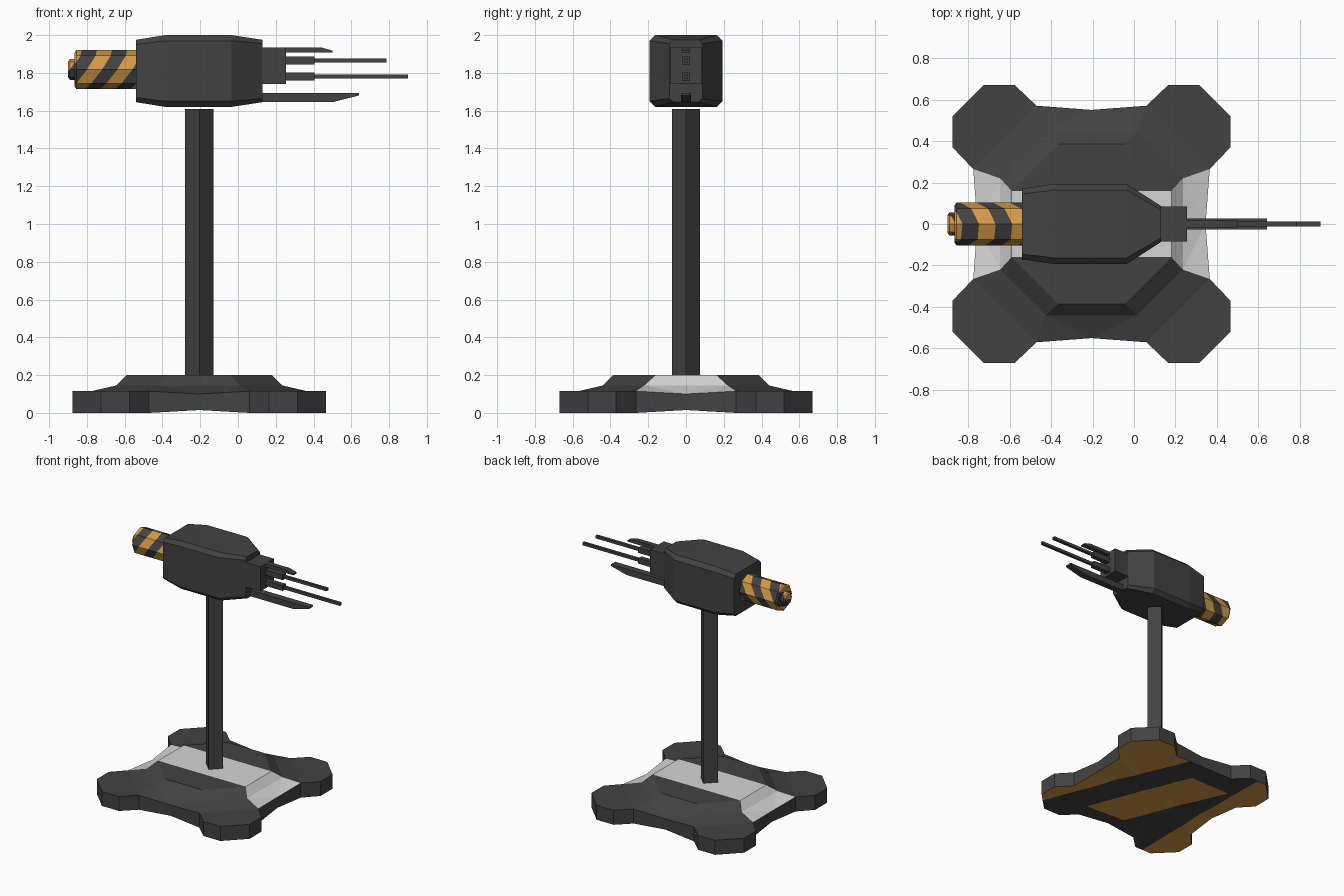
import bpy, bmesh, math
from mathutils import Vector

if "Cube" in bpy.data.objects:
    bpy.data.objects.remove(bpy.data.objects["Cube"])


def material(name, rgb):
    m = bpy.data.materials.new(name)
    m.diffuse_color = (*rgb, 1)
    m.use_nodes = True
    m.node_tree.nodes["Principled BSDF"].inputs["Base Color"].default_value = m.diffuse_color
    return m


DARK = material("dark_grey", (0.055, 0.055, 0.055))
ORANGE = material("warning_orange", (0.66, 0.32, 0.06))
LIGHT = material("light_grey", (0.66, 0.66, 0.66))


def finish(name, bm, mats=(DARK,)):
    bmesh.ops.remove_doubles(bm, verts=bm.verts, dist=1e-4)
    bmesh.ops.recalc_face_normals(bm, faces=bm.faces)
    me = bpy.data.meshes.new(name)
    bm.to_mesh(me)
    bm.free()
    for m in mats:
        me.materials.append(m)
    ob = bpy.data.objects.new(name, me)
    bpy.context.collection.objects.link(ob)
    return ob


def add_face(bm, pts, mat=0):
    f = bm.faces.new([bm.verts.new(p) for p in pts])
    f.material_index = mat


def loft(bm, rings):
    """Skin a list of equal-length rings and cap both ends."""
    for a, b in zip(rings, rings[1:]):
        for i in range(len(a)):
            j = (i + 1) % len(a)
            add_face(bm, [a[i], a[j], b[j], b[i]])
    add_face(bm, rings[0])
    add_face(bm, rings[-1])


def slice_faces(bm, faces, co, no):
    geom = set(faces)
    for f in faces:
        geom.update(f.edges)
        geom.update(f.verts)
    bmesh.ops.bisect_plane(bm, geom=list(geom), dist=1e-5, plane_co=co, plane_no=no)


def box(name, x0, x1, w, z0, z1):
    bm = bmesh.new()
    loft(bm, [[(x, -w, z0), (x, w, z0), (x, w, z1), (x, -w, z1)] for x in (x0, x1)])
    return finish(name, bm)


def fin(name, profile, w):
    bm = bmesh.new()
    loft(bm, [[(x, y, z) for x, z in profile] for y in (-w, w)])
    return finish(name, bm)


CX = -0.205

# Four-footed base: one quarter turned four times
bm = bmesh.new()
r1, r2, r3 = (0.385, 0.16, 0.20), (0.44, 0.22, 0.145), (0.57, 0.265, 0.115)
foot = [(0.67, 0.37), (0.67, 0.52), (0.52, 0.67), (0.37, 0.67)]


def turn(p, k):
    x, y, z = p
    for _ in range(k % 4):
        x, y = -y, x
    return (x + CX, y, z)


def flip(p):
    return (p[0], -p[1], p[2])


for k in range(4):
    c = 1 if k % 2 == 0 else 0
    a1, a2, a3, b1, b2, b3 = [turn(p, k) for p in (flip(r1), flip(r2), flip(r3), r1, r2, r3)]
    n1, n2, n3 = [turn(flip(p), k + 1) for p in (r1, r2, r3)]
    mid = turn((0.55, 0, 0.10), k)
    # side slopes
    add_face(bm, [a1, a2, b2, b1], c)
    for tri in ([a2, a3, mid], [a2, mid, b2], [b2, mid, b3]):
        add_face(bm, tri, c)
    # diagonal slopes and foot top
    add_face(bm, [b1, b2, n2, n1])
    add_face(bm, [b2, b3, n3, n2])
    add_face(bm, [b3] + [turn((x, y, 0.115), k) for x, y in foot] + [n3])
    # walls and underside
    rim = [a3, mid, b3] + [turn((x, y, 0.115), k) for x, y in foot] + [n3]
    low = [(p[0], p[1], 0.015 if p == mid else 0.0) for p in rim]
    for i in range(len(rim) - 1):
        if i == len(rim) - 1:
            break
        add_face(bm, [rim[i], rim[i + 1], low[i + 1], low[i]])
        add_face(bm, [low[i], low[i + 1], (CX, 0, 0.015)])
# plateau: light centre strip and two dark sides
add_face(bm, [turn(p, 0) for p in ((0.385, -0.16, 0.2), (0.385, 0.16, 0.2),
                                   (-0.385, 0.16, 0.2), (-0.385, -0.16, 0.2))], 1)
for s in (1, -1):
    add_face(bm, [turn(p, 0) for p in ((0.385, s * 0.16, 0.2), (0.16, s * 0.385, 0.2),
                                       (-0.16, s * 0.385, 0.2), (-0.385, s * 0.16, 0.2))])
bmesh.ops.remove_doubles(bm, verts=bm.verts, dist=1e-4)

# Painted stripes on the underside
def underside():
    return [f for f in bm.faces if all(v.co.z < 0.03 for v in f.verts)]


tilt = Vector((0.92, 0.38, 0))
for d in (-0.22, 0.10, 0.34):
    slice_faces(bm, underside(), Vector((CX, 0, 0)) + tilt * d, tilt)
slice_faces(bm, underside(), (CX - 0.44, 0, 0), (1, 0, 0))
for y in (-0.44, 0.38):
    slice_faces(bm, underside(), (0, y, 0), (0, 1, 0))
for f in underside():
    p = f.calc_center_median() - Vector((CX, 0, 0))
    t = p.dot(tilt)
    if t > 0.34 or p.x < -0.44 or (-0.22 < t < 0.10 and -0.44 < p.y < 0.38):
        f.material_index = 2
finish("base", bm, (DARK, LIGHT, ORANGE))

# Diamond-section pole
bm = bmesh.new()
loft(bm, [[(CX + 0.075, 0, z), (CX, 0.075, z), (CX - 0.075, 0, z), (CX, -0.075, z)]
          for z in (0.19, 1.61)])
finish("pole", bm)

# Turret body: chamfered cross-sections along x
def section(x, w, z0, z1, c):
    return [(x, -w + c, z0), (x, w - c, z0), (x, w, z0 + c), (x, w, z1 - c),
            (x, w - c, z1), (x, -w + c, z1), (x, -w, z1 - c), (x, -w, z0 + c)]


bm = bmesh.new()
loft(bm, [section(-0.54, 0.17, 1.645, 1.975, 0.025),
          section(-0.385, 0.193, 1.62, 2.0, 0.03),
          section(-0.035, 0.193, 1.62, 2.0, 0.03),
          section(0.13, 0.087, 1.645, 1.975, 0.02)])
finish("turret_body", bm)

# Gun mount, barrels with sleeves, and guard fins
box("gun_mount", 0.12, 0.255, 0.085, 1.74, 1.935)
for label, z, end in (("upper", 1.865, 0.785), ("lower", 1.78, 0.90)):
    box(label + "_sleeve", 0.25, 0.405, 0.02, z - 0.021, z + 0.021)
    box(label + "_barrel", 0.40, end, 0.011, z - 0.011, z + 0.011)
fin("upper_fin", [(0.25, 1.908), (0.50, 1.908), (0.50, 1.918), (0.44, 1.935), (0.25, 1.935)], 0.02)
fin("lower_fin", [(0.12, 1.645), (0.50, 1.645), (0.64, 1.68), (0.64, 1.693), (0.12, 1.693)], 0.027)

# Striped rear canister, octagonal with a stepped cap
def octagon(x, r):
    return [(x, r * math.cos(i * math.pi / 4), 1.818 + r * math.sin(i * math.pi / 4))
            for i in range(8)]


bm = bmesh.new()
loft(bm, [octagon(x, r) for x, r in ((-0.53, 0.104), (-0.855, 0.104), (-0.865, 0.09),
                                     (-0.866, 0.055), (-0.89, 0.055), (-0.90, 0.04))])
bmesh.ops.remove_doubles(bm, verts=bm.verts, dist=1e-4)
slant = Vector((1, 0.2, -0.7))
origin = Vector((-0.82, 0, 1.818))
for i in range(-1, 6):
    slice_faces(bm, list(bm.faces), origin + Vector((0.08 * i, 0, 0)), slant)
for f in bm.faces:
    band = math.floor((f.calc_center_median() - origin).dot(slant) / 0.08)
    f.material_index = 1 if band % 2 == 0 else 0
finish("rear_canister", bm, (DARK, ORANGE))
